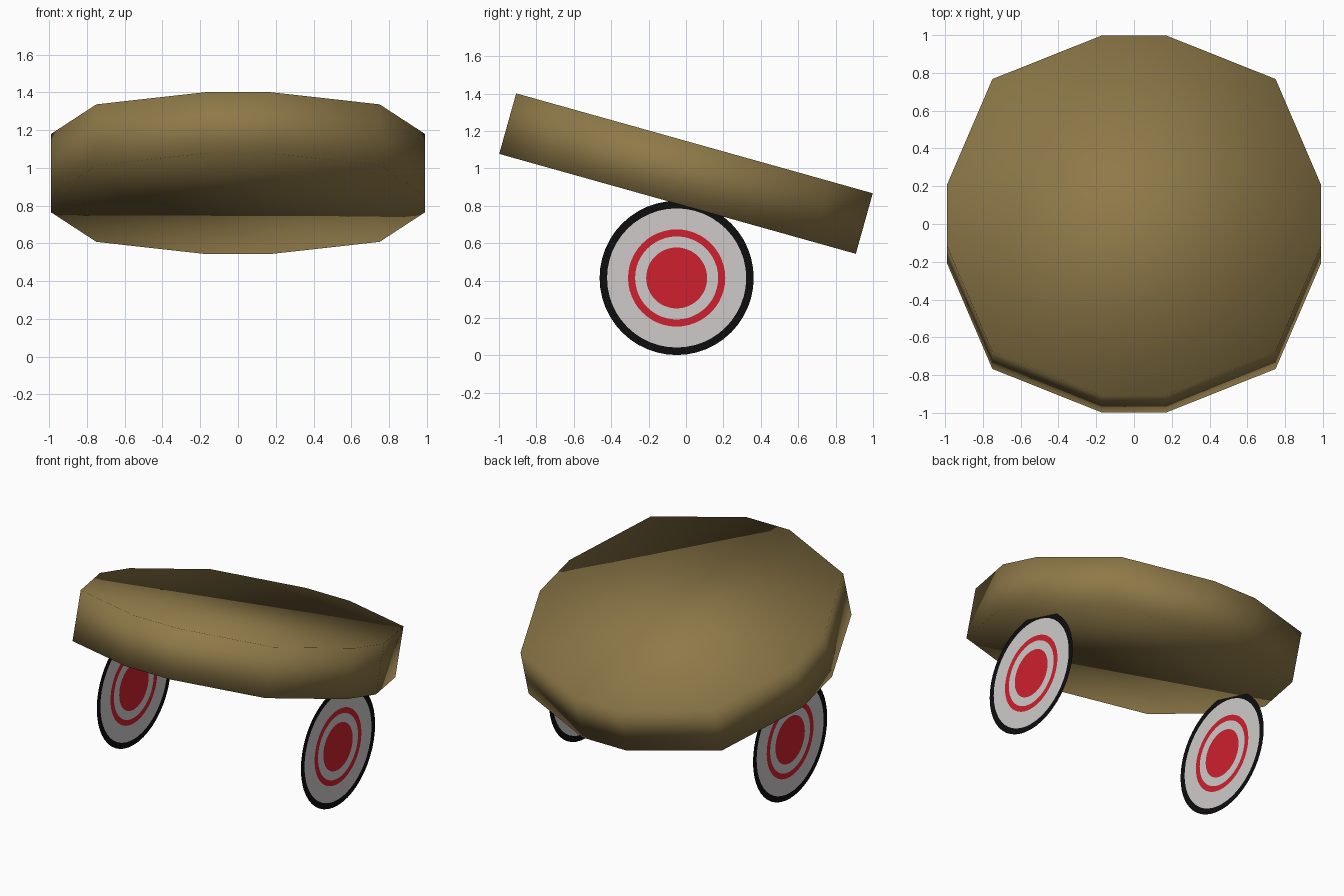
import bpy, bmesh, math
from mathutils import Matrix

if "Cube" in bpy.data.objects:
    bpy.data.objects.remove(bpy.data.objects["Cube"])


def material(name, rgb):
    m = bpy.data.materials.new(name)
    m.diffuse_color = (*rgb, 1)
    m.use_nodes = True
    m.node_tree.nodes["Principled BSDF"].inputs["Base Color"].default_value = m.diffuse_color
    return m


OLIVE = material("olive brown", (0.27, 0.19, 0.065))
BLACK = material("black", (0.004, 0.004, 0.004))
WHITE = material("off white", (0.62, 0.59, 0.59))
RED = material("red", (0.62, 0.015, 0.028))


def add_object(name, bm, mats):
    me = bpy.data.meshes.new(name)
    bm.to_mesh(me)
    bm.free()
    for m in mats:
        me.materials.append(m)
    ob = bpy.data.objects.new(name, me)
    bpy.context.collection.objects.link(ob)
    return ob


# Tilted twelve-sided slab, smooth shaded all over
quarter = [(0.99, 0.17), (0.75, 0.75), (0.17, 0.99)]
outline = []
for k in range(4):
    c, s = [(1, 0), (0, 1), (-1, 0), (0, -1)][k]
    outline += [(x * c - y * s, x * s + y * c) for x, y in quarter]
HALF = 0.168
bm = bmesh.new()
base = bm.faces.new([bm.verts.new((x, y, -HALF)) for x, y in outline])
ext = bmesh.ops.extrude_face_region(bm, geom=[base], use_keep_orig=True)
top = [v for v in ext["geom"] if isinstance(v, bmesh.types.BMVert)]
bmesh.ops.translate(bm, verts=top, vec=(0, 0, 2 * HALF))
bmesh.ops.recalc_face_normals(bm, faces=bm.faces[:])
for f in bm.faces:
    f.smooth = True
bm.transform(Matrix.Translation((0, 0, 0.972)) @ Matrix.Rotation(-math.radians(15.65), 4, 'X'))
add_object("tilted_slab", bm, [OLIVE])


# Flat target discs: concentric painted rings, red centre outwards
RINGS = [(0.163, 2), (0.222, 1), (0.26, 2), (0.372, 1), (0.412, 0)]
SEG = 48


def target_disc(name, x, y, z):
    bm = bmesh.new()
    inner = None
    for r, mat in RINGS:
        ring = [bm.verts.new((x, y + r * math.cos(2 * math.pi * i / SEG),
                              z + r * math.sin(2 * math.pi * i / SEG))) for i in range(SEG)]
        if inner is None:
            bm.faces.new(ring).material_index = mat
        else:
            for i in range(SEG):
                j = (i + 1) % SEG
                bm.faces.new((inner[i], ring[i], ring[j], inner[j])).material_index = mat
        inner = ring
    add_object(name, bm, [BLACK, WHITE, RED])


target_disc("left_target_wheel", -0.775, -0.05, 0.414)
target_disc("right_target_wheel", 0.813, -0.05, 0.414)
